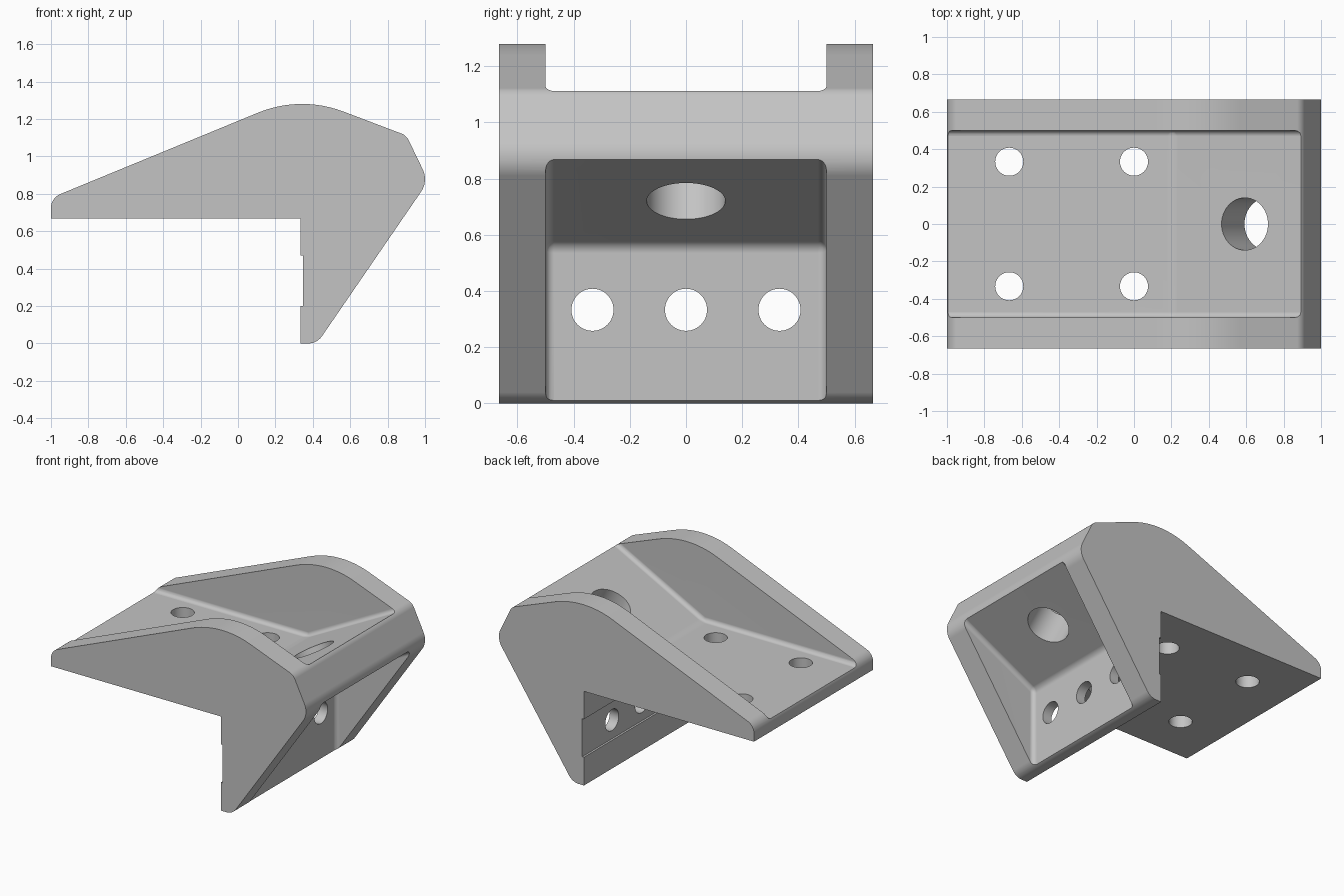
import bpy, bmesh
from math import tan, radians
from mathutils import Vector

cube = bpy.data.objects.get("Cube")
if cube:
    bpy.data.objects.remove(cube, do_unlink=True)

HALF_DEPTH = 2 / 3
POCKET_HALF = 0.5
SLOPE = radians(27.5)
FILLET = 0.03

grey = bpy.data.materials.new("plain grey")
grey.use_nodes = True
colour = (0.55, 0.55, 0.55, 1)
grey.diffuse_color = colour
grey.node_tree.nodes["Principled BSDF"].inputs["Base Color"].default_value = colour


def rounded(corners, steps=12):
    """Outline in x, z with each corner (x, z, radius) rounded off."""
    pts = []
    for i, (x, z, r) in enumerate(corners):
        p = Vector((x, z))
        if r == 0:
            pts.append(p)
            continue
        a = (Vector(corners[i - 1][:2]) - p).normalized()
        b = (Vector(corners[(i + 1) % len(corners)][:2]) - p).normalized()
        half = a.angle(b) / 2
        start = p + a * (r / tan(half))
        end = p + b * (r / tan(half))
        centre = p + (a + b).normalized() * (start - p).length / (a + b).normalized().dot(a)
        u, v = start - centre, end - centre
        for k in range(steps + 1):
            t = k / steps
            # spherical blend between the two tangent points
            d = (u.lerp(v, t)).normalized() if steps < 2 else u.slerp(v, t).normalized()
            pts.append(centre + d * r)
    return pts


def prism(name, outline, half):
    """Extrude an x, z outline between y = -half and y = half."""
    bm = bmesh.new()
    face = bm.faces.new([bm.verts.new((p[0], -half, p[1])) for p in outline])
    new = bmesh.ops.extrude_face_region(bm, geom=[face])["geom"]
    bmesh.ops.translate(bm, vec=(0, 2 * half, 0),
                        verts=[g for g in new if isinstance(g, bmesh.types.BMVert)])
    bmesh.ops.recalc_face_normals(bm, faces=bm.faces)
    mesh = bpy.data.meshes.new(name)
    bm.to_mesh(mesh)
    bm.free()
    ob = bpy.data.objects.new(name, mesh)
    bpy.context.collection.objects.link(ob)
    return ob


def pocket(name, outline):
    """Cutter with filleted edges."""
    ob = prism(name, outline, POCKET_HALF)
    bevel = ob.modifiers.new("fillet", "BEVEL")
    bevel.width = FILLET
    bevel.segments = 5
    bevel.limit_method = "ANGLE"
    bevel.angle_limit = radians(15)
    return ob


def drill(name, radius, depth, location, tilt=0.0):
    """Round cutter, tilted about y from vertical."""
    bpy.ops.mesh.primitive_cylinder_add(vertices=48, radius=radius, depth=depth,
                                        location=location, rotation=(0, tilt, 0))
    ob = bpy.context.object
    ob.name = name
    return ob


# Body: angled side profile with a shallow groove behind the upright wall
body = prism("bracket_body", rounded([
    (-1, 0.667, 0), (0.333, 0.667, 0),
    (0.333, 0.47, 0), (0.347, 0.47, 0), (0.347, 0.2, 0), (0.333, 0.2, 0),
    (0.333, 0, 0), (0.4225, 0, 0.09),
    (1.018, 0.868, 0.12), (0.9, 1.112, 0.07),
    (0.334, 1.327, 0.62), (-1, 0.778, 0.08),
]), HALF_DEPTH)
body.data.materials.append(grey)

# Upper pocket: flat floor, then a ramp
rise = tan(SLOPE)
cutters = [pocket("upper_pocket_cutter", [
    (-1.5, 0.755), (0.207, 0.755), (1.4, 0.755 + 1.193 * rise), (1.4, 2), (-1.5, 2)])]

# Lower pocket: upright wall with a sloped underside above
cutters.append(pocket("lower_pocket_cutter", [
    (0.417, -0.4), (1.5, -0.4), (1.5, 0.565 + 1.083 * rise), (0.417, 0.565)]))

# Screw holes in the flat plate
for x in (-0.667, 0):
    for y in (-0.333, 0.333):
        cutters.append(drill("plate_hole_cutter", 0.075, 0.3, (x, y, 0.71)))

# Screw holes in the upright wall
for y in (-0.333, 0, 0.333):
    cutters.append(drill("wall_hole_cutter", 0.075, 0.3, (0.375, y, 0.333), radians(90)))

# Large hole square to the ramp
cutters.append(drill("ramp_hole_cutter", 0.14, 0.6, (0.655, 0, 0.835), -SLOPE))

bpy.context.view_layer.update()
bpy.ops.object.select_all(action="DESELECT")
body.select_set(True)
bpy.context.view_layer.objects.active = body
for cutter in cutters:
    cutter.hide_render = True
    cut = body.modifiers.new("cut", "BOOLEAN")
    cut.operation = "DIFFERENCE"
    cut.solver = "EXACT"
    cut.object = cutter
    bpy.ops.object.modifier_apply(modifier=cut.name)
for cutter in cutters:
    bpy.data.objects.remove(cutter, do_unlink=True)

# One colour, smooth fillets with crisp edges
body.data.materials.clear()
body.data.materials.append(grey)
for poly in body.data.polygons:
    poly.material_index = 0
bpy.ops.object.shade_smooth_by_angle(angle=radians(30))
weighted = body.modifiers.new("flat face normals", "WEIGHTED_NORMAL")
weighted.keep_sharp = True
